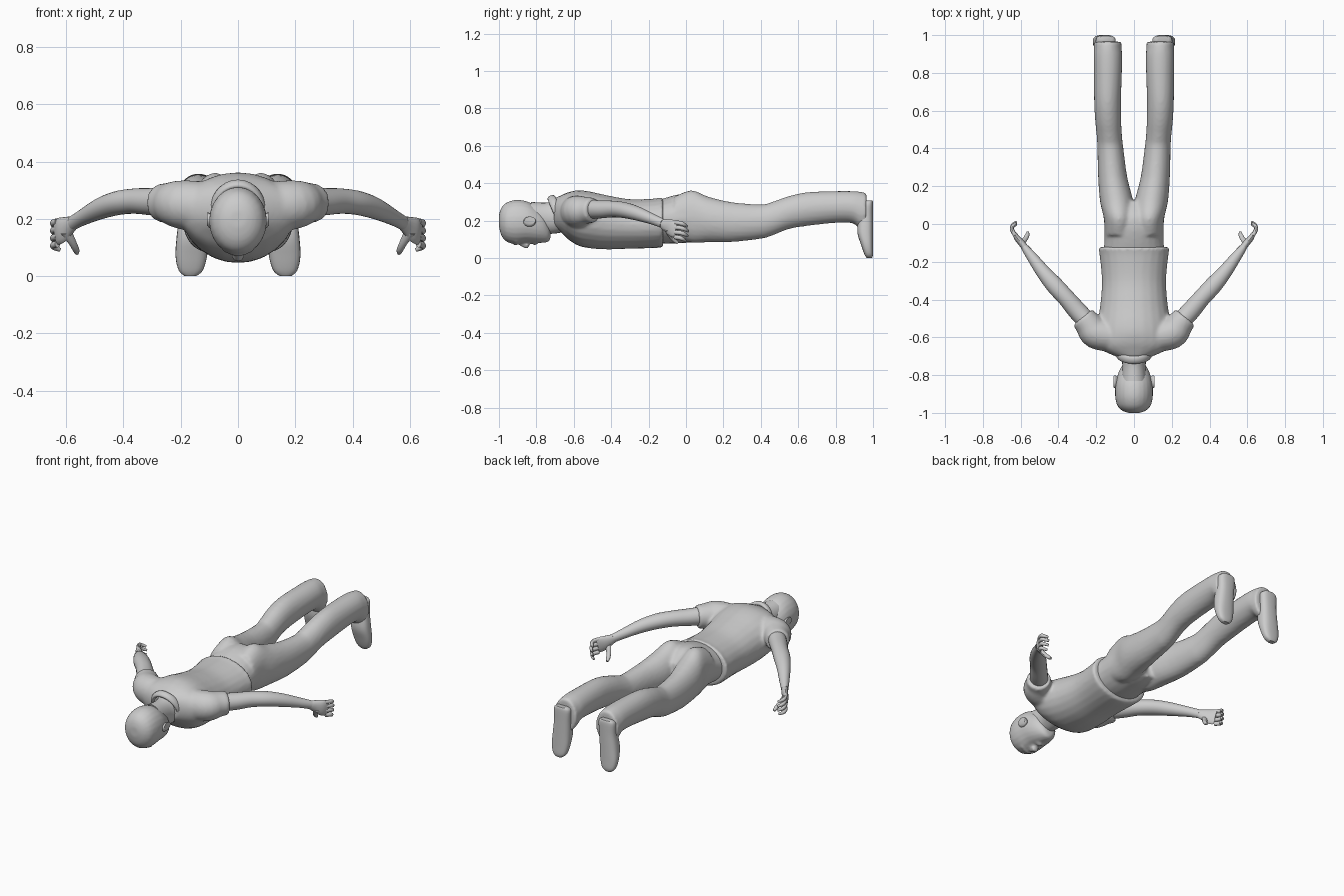
import bpy, bmesh, math
from mathutils import Vector

Z, X, Y = Vector((0, 0, 1)), Vector((1, 0, 0)), Vector((0, 1, 0))


def smooth_path(rows, n=4):
    """Catmull-Rom interpolation of rows of numbers."""
    out = []
    for i in range(len(rows) - 1):
        a, b, c, d = (rows[max(i - 1, 0)], rows[i], rows[i + 1], rows[min(i + 2, len(rows) - 1)])
        for k in range(n):
            t = k / n
            out.append([0.5 * (2 * q + (r - p) * t + (2 * p - 5 * q + 4 * r - s) * t * t
                               + (3 * q - p - 3 * r + s) * t ** 3) for p, q, r, s in zip(a, b, c, d)])
    return out + [list(rows[-1])]


def tube(bm, rows, ref=X, axis=None, side=1, sides=24, power=1.0):
    """Loft ellipses; row = x, y, z, radius along ref, radius across."""
    rows = smooth_path(rows)
    cs = [Vector(r[:3]) for r in rows]
    rings = []
    for i, r in enumerate(rows):
        d = axis or (cs[min(i + 1, len(cs) - 1)] - cs[max(i - 1, 0)]).normalized()
        u = (ref - d * ref.dot(d)).normalized()
        v = d.cross(u)
        ring = []
        for k in range(sides):
            a = 2 * math.pi * k / sides
            c, s = math.cos(a), math.sin(a)
            p = cs[i] + u * r[3] * math.copysign(abs(c) ** power, c) + v * r[4] * math.copysign(abs(s) ** power, s)
            ring.append(bm.verts.new((p.x * side, p.y, p.z)))
        rings.append(ring)
    for a, b in zip(rings, rings[1:]):
        for k in range(sides):
            j = (k + 1) % sides
            bm.faces.new((a[k], a[j], b[j], b[k]))
    bm.faces.new(rings[0])
    bm.faces.new(rings[-1])


def slices(rows):
    """y, half width, top, bottom -> tube rows."""
    return [(0, y, (t + b) / 2, w, (t - b) / 2) for y, w, t, b in rows]


def finish(name, bm, voxel=0):
    bmesh.ops.recalc_face_normals(bm, faces=bm.faces)
    me = bpy.data.meshes.new(name)
    bm.to_mesh(me)
    bm.free()
    ob = bpy.data.objects.new(name, me)
    bpy.context.collection.objects.link(ob)
    bpy.context.view_layer.objects.active = ob
    ob.select_set(True)
    if voxel:
        m = ob.modifiers.new("blend", 'REMESH')
        m.mode = 'VOXEL'
        m.voxel_size = voxel
        m.use_smooth_shade = True
        s = ob.modifiers.new("soften", 'SMOOTH')
        s.factor, s.iterations = 0.5, 4
    else:
        bpy.ops.object.shade_smooth_by_angle(angle=math.radians(40))
    ob.select_set(False)
    return ob


# shirt: torso and both sleeves blended together
bm = bmesh.new()
tube(bm, slices([(-.122, .19, .327, .058), (-.17, .182, .318, .053), (-.3, .17, .315, .05),
                 (-.42, .178, .335, .046), (-.52, .193, .357, .053), (-.58, .2, .362, .068),
                 (-.63, .205, .352, .1), (-.665, .175, .337, .135), (-.705, .088, .318, .165)]), axis=Y)
for s in (1, -1):
    tube(bm, [(.1, -.6, .24, .09, .08), (.2, -.577, .25, .085, .085),
              (.24, -.532, .255, .072, .073), (.272, -.494, .255, .066, .066)], ref=Z, side=s)
finish("shirt", bm, .01)

# trousers: pelvis and both legs
bm = bmesh.new()
tube(bm, slices([(-.17, .165, .3, .08), (-.1, .158, .325, .077), (-.02, .158, .343, .08),
                 (.05, .152, .335, .085), (.12, .1, .28, .1)]), axis=Y)
for s in (1, -1):
    tube(bm, [(.078, -.06, .22, .075, .11), (.08, .03, .222, .08, .14), (.092, .12, .206, .088, .122),
              (.113, .25, .192, .077, .106), (.125, .4, .195, .069, .092), (.13, .46, .21, .067, .09),
              (.137, .55, .243, .069, .088), (.14, .65, .262, .071, .09), (.138, .8, .273, .074, .085),
              (.138, .89, .272, .075, .086), (.139, .93, .255, .074, .1), (.139, .965, .248, .073, .1)],
         axis=Y, side=s)
finish("trousers", bm, .01)

# shoes pointing down
for s, n in ((1, "left"), (-1, "right")):
    bm = bmesh.new()
    tube(bm, [(.15, .978, .308, .035, .018), (.15, .97, .29, .052, .03), (.152, .962, .22, .052, .038),
              (.158, .958, .14, .056, .042), (.163, .968, .07, .055, .032), (.165, .977, .02, .042, .023),
              (.166, .98, 0, .02, .014)], axis=-Z, side=s, power=.75)
    finish(n + "_shoe", bm)

    # bare arm
    bm = bmesh.new()
    tube(bm, [(.24, -.525, .262, .052, .05), (.3, -.46, .26, .048, .05), (.36, -.39, .262, .044, .046),
              (.42, -.325, .255, .042, .046), (.48, -.255, .236, .037, .038),
              (.54, -.175, .206, .028, .028), (.578, -.125, .185, .025, .02)], ref=Z, side=s)
    finish(n + "_arm", bm)

    # hand with curled fingers and thumb
    bm = bmesh.new()
    tube(bm, [(.57, -.135, .188, .022, .018), (.592, -.105, .175, .034, .018),
              (.618, -.075, .16, .046, .016), (.633, -.05, .152, .044, .011)], ref=Z, side=s, sides=16)
    for i in range(4):
        z = .19 - .026 * i
        ln = (.9, 1.0, .95, .8)[i]
        tube(bm, [(.63, -.06, z, .012, .011), (.646, -.06 + .035 * ln, z - .004, .0115, .01),
                  (.641, -.06 + .057 * ln, z - .012, .01, .009),
                  (.622, -.06 + .072 * ln, z - .02, .007, .006)], ref=Z, side=s, sides=10)
    tube(bm, [(.6, -.105, .155, .02, .014), (.578, -.082, .117, .014, .012),
              (.566, -.06, .093, .012, .011), (.562, -.043, .08, .007, .007)], ref=X, side=s, sides=10)
    finish(n + "_hand", bm)

    # ear
    bm = bmesh.new()
    tube(bm, [(.088, -.838, .19, .03, .022), (.1, -.836, .195, .034, .026),
              (.108, -.834, .2, .03, .022)], ref=Y, axis=X, side=s, sides=16)
    finish(n + "_ear", bm)

# head with nose, brow and lips
bm = bmesh.new()
tube(bm, slices([(-1, .03, .23, .17), (-.988, .062, .267, .123), (-.96, .089, .296, .088),
                 (-.91, .1, .311, .074), (-.85, .098, .303, .08), (-.8, .087, .275, .08),
                 (-.76, .07, .245, .082), (-.735, .048, .2, .088), (-.725, .025, .165, .105)]), axis=Y)
tube(bm, [(0, -.905, .09, .012, .012), (0, -.875, .077, .015, .018), (0, -.848, .07, .023, .02),
          (0, -.838, .08, .016, .012)], axis=Y, sides=12)
tube(bm, [(-.05, -.905, .095, .012, .01), (0, -.912, .08, .014, .012), (.05, -.905, .095, .012, .01)],
     ref=Y, axis=X, sides=12)
for y in (-.815, -.803):
    tube(bm, [(-.027, y, .09, .004, .005), (0, y, .078, .008, .009), (.027, y, .09, .004, .005)],
         ref=Y, axis=X, sides=12)
finish("head", bm, .007)

# neck
bm = bmesh.new()
tube(bm, slices([(-.83, .064, .3, .16), (-.76, .062, .296, .135), (-.71, .066, .302, .13),
                 (-.65, .09, .32, .14)]), axis=Y)
finish("neck", bm)

# shirt collar, leaning from the nape to the chest
bpy.ops.mesh.primitive_torus_add(major_segments=40, minor_segments=12, major_radius=.09, minor_radius=.013,
                                 location=(0, -.682, .232), rotation=(math.radians(113), 0, 0))
collar = bpy.context.object
collar.name = "collar"
collar.scale = (.95, 1.08, 1.7)
bpy.ops.object.shade_smooth_by_angle(angle=math.radians(40))
